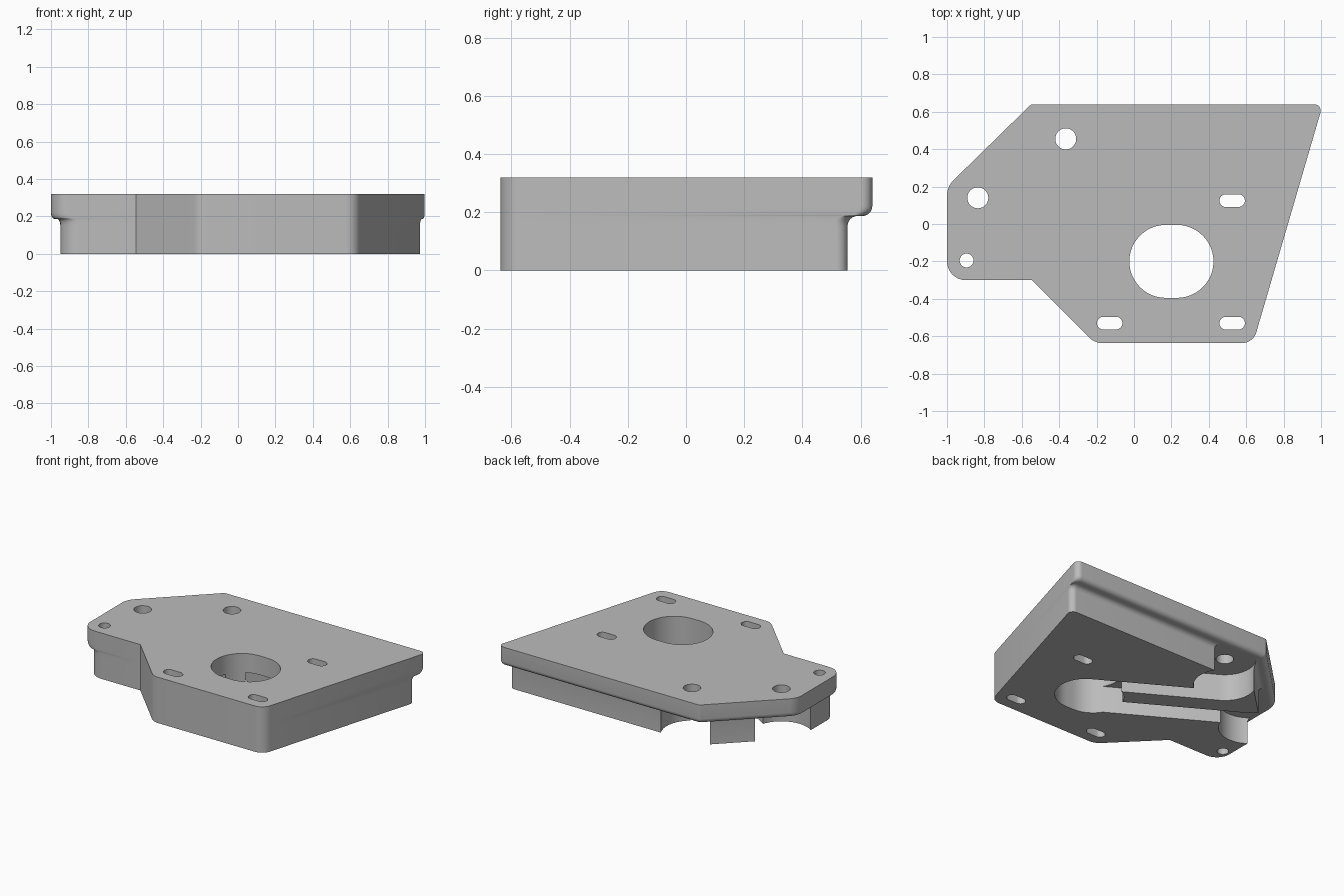
import bpy
import bmesh
from math import cos, sin, pi, tan, radians
from mathutils import Vector

if "Cube" in bpy.data.objects:
    bpy.data.objects.remove(bpy.data.objects["Cube"])

grey = bpy.data.materials.new("plain grey")
grey.use_nodes = True
tone = (0.5, 0.5, 0.5, 1)
grey.diffuse_color = tone
grey.node_tree.nodes["Principled BSDF"].inputs["Base Color"].default_value = tone

# Outline corners, counter-clockwise: position, radius, inset of the edge that follows
CORNERS = [
    ((1.01, 0.64), 0.035, 0.085),
    ((-0.55, 0.64), 0.03, 0.085),
    ((-1.0, 0.2), 0.12, 0.05),
    ((-1.0, -0.3), 0.1, 0),
    ((-0.545, -0.3), 0, 0),
    ((-0.21, -0.637), 0.1, 0),
    ((0.637, -0.637), 0.08, 0),
]
STEPS = 8


def outline(amount):
    """Rounded outline with the stepped edges moved inward by a share of their inset."""
    count = len(CORNERS)
    pts = [Vector(c[0]) for c in CORNERS]
    lines = []
    for i in range(count):
        d = (pts[(i + 1) % count] - pts[i]).normalized()
        inward = Vector((-d.y, d.x))
        lines.append((pts[i] + inward * CORNERS[i][2] * amount, d))
    result = []
    for i in range(count):
        (p, d), (q, e) = lines[i - 1], lines[i]
        cross = d.x * e.y - d.y * e.x
        w = q - p
        corner = p + d * ((w.x * e.y - w.y * e.x) / cross)
        radius = CORNERS[i][1]
        if radius == 0:
            result.append(corner)
            continue
        turn = d.angle(e)
        start = corner - d * radius * tan(turn / 2)
        centre = start + Vector((-d.y, d.x)) * radius
        for k in range(STEPS + 1):
            a = turn * k / STEPS
            result.append(centre + Vector((d.y, -d.x)) * radius * cos(a) + d * radius * sin(a))
    return result


def loft(name, rings):
    """Closed solid through rings of (points, height)."""
    bm = bmesh.new()
    rows = [[bm.verts.new((p[0], p[1], z)) for p in pts] for pts, z in rings]
    n = len(rows[0])
    for low, high in zip(rows, rows[1:]):
        for i in range(n):
            j = (i + 1) % n
            bm.faces.new((low[i], low[j], high[j], high[i]))
    bm.faces.new(rows[0][::-1])
    bm.faces.new(rows[-1])
    bmesh.ops.recalc_face_normals(bm, faces=bm.faces)
    mesh = bpy.data.meshes.new(name)
    bm.to_mesh(mesh)
    bm.free()
    mesh.materials.append(grey)
    obj = bpy.data.objects.new(name, mesh)
    bpy.context.collection.objects.link(obj)
    return obj


def capsule(x, y, half, r, n=24):
    arc = [pi * k / n for k in range(n + 1)]
    right = [(x + half + r * sin(a), y - r * cos(a)) for a in arc]
    left = [(x - half - r * sin(a), y + r * cos(a)) for a in arc]
    return right + left


def circle(x, y, r, n=56):
    return [(x + r * cos(2 * pi * k / n), y + r * sin(2 * pi * k / n)) for k in range(n)]


# Plate and body in one solid, with a filleted step between them
LEDGE, FILLET, ROUND = 0.187, 0.4, 0.4
rings = [(outline(1), 0)]
for k in range(7):
    a = pi / 2 * k / 6
    rings.append((outline(1 - FILLET * (1 - cos(a))), LEDGE - 0.034 * (1 - sin(a))))
for k in range(7):
    a = pi / 2 * k / 6
    rings.append((outline(ROUND * (1 - sin(a))), LEDGE + 0.034 * (1 - cos(a))))
rings.append((outline(0), 0.32))
mount = loft("mounting_plate", rings)


def cut(points, top):
    cutter = loft("cutter", [(points, -0.1), (points, top)])
    cutter.hide_render = True
    mod = mount.modifiers.new("cut", "BOOLEAN")
    mod.operation = "DIFFERENCE"
    mod.solver = "EXACT"
    mod.object = cutter
    bpy.context.view_layer.objects.active = mount
    bpy.ops.object.modifier_apply(modifier=mod.name)
    bpy.data.objects.remove(cutter)


# Two channels from the large bore, leaving a rib between them
along = Vector((-cos(radians(30)), sin(radians(30))))
across = Vector((sin(radians(30)), cos(radians(30))))
for a0, a1, n0, n1 in ((-0.29, 0.54, 0.015, 0.137), (-0.24, 0.793, -0.26, -0.112)):
    box = [along * a + across * n for a, n in ((a0, n0), (a0, n1), (a1, n1), (a1, n0))]
    cut(box, LEDGE)

# Round pockets under the two bolt holes, open to the stepped sides
BOLTS = ((-0.365, 0.455), (-0.835, 0.14))
for x, y in BOLTS:
    cut(circle(x, y, 0.197), LEDGE)

# Through holes: bore, bolt holes, small hole and slots
cut(capsule(0.2, -0.2, 0.03, 0.195), 0.5)
for x, y in BOLTS:
    cut(circle(x, y, 0.056), 0.5)
cut(circle(-0.895, -0.195, 0.037), 0.5)
for x, y in ((0.525, 0.125), (0.525, -0.53), (-0.13, -0.53)):
    cut(capsule(x, y, 0.034, 0.034, 12), 0.5)

# Smooth shading with sharp edges kept
bpy.ops.object.select_all(action="DESELECT")
mount.select_set(True)
bpy.context.view_layer.objects.active = mount
bpy.ops.object.shade_smooth_by_angle(angle=radians(30))
